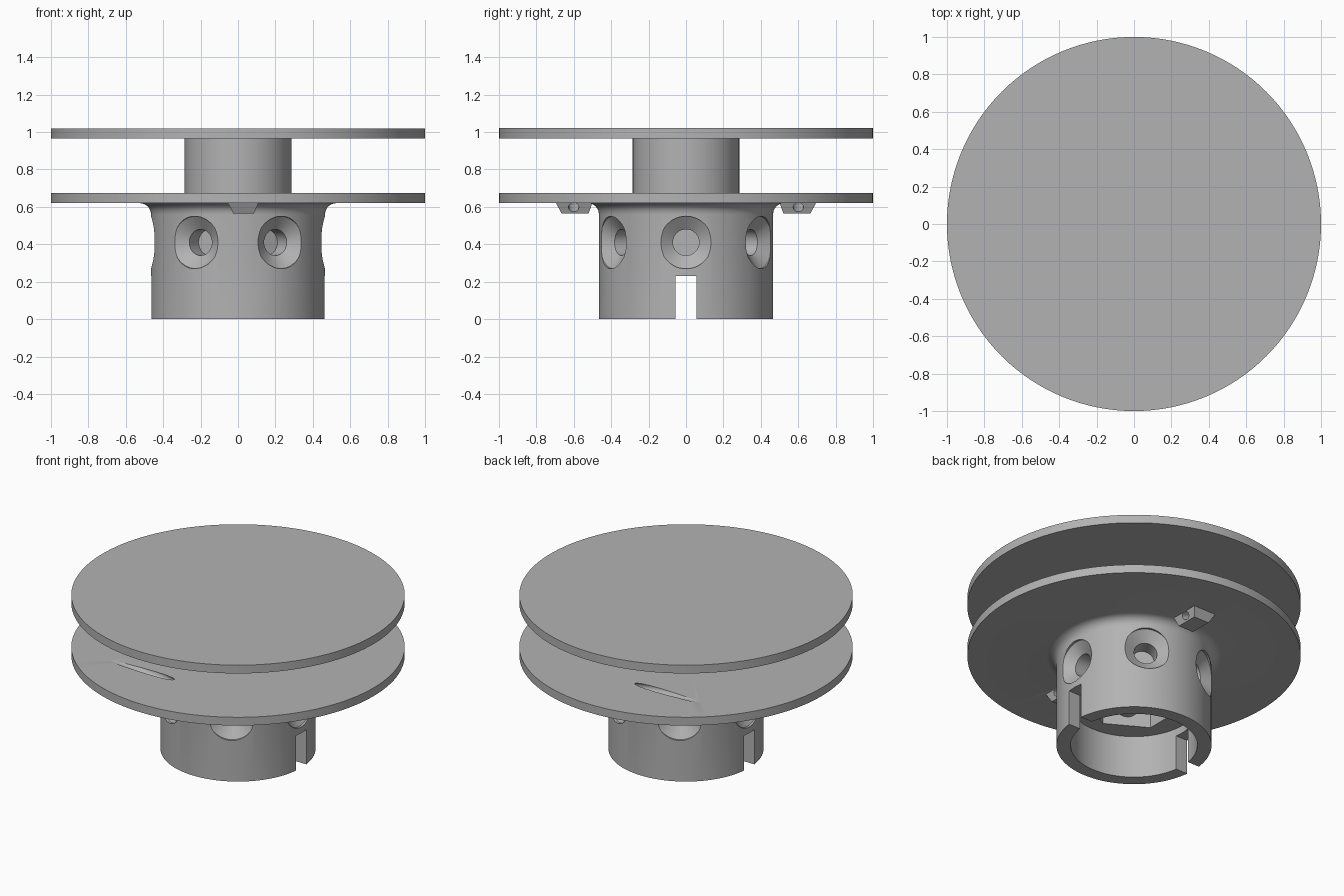
import bpy, bmesh
from math import pi, sin, cos, radians
from mathutils import Matrix, Vector

cube = bpy.data.objects.get("Cube")
if cube:
    bpy.data.objects.remove(cube, do_unlink=True)

grey = bpy.data.materials.new("plain_grey")
grey.use_nodes = True
grey.diffuse_color = (0.45, 0.45, 0.45, 1)
grey.node_tree.nodes["Principled BSDF"].inputs["Base Color"].default_value = (0.45, 0.45, 0.45, 1)


def finish(name, bm):
    bmesh.ops.remove_doubles(bm, verts=bm.verts, dist=1e-5)
    bmesh.ops.recalc_face_normals(bm, faces=bm.faces)
    mesh = bpy.data.meshes.new(name)
    bm.to_mesh(mesh)
    bm.free()
    mesh.materials.append(grey)
    obj = bpy.data.objects.new(name, mesh)
    bpy.context.collection.objects.link(obj)
    return obj


def lathe(name, profile, steps, matrix=Matrix()):
    """Revolve (radius, height) points about z, then place the result."""
    bm = bmesh.new()
    verts = [bm.verts.new((r, 0, z)) for r, z in profile]
    edges = [bm.edges.new(pair) for pair in zip(verts, verts[1:])]
    bmesh.ops.spin(bm, geom=verts + edges, cent=(0, 0, 0), axis=(0, 0, 1),
                   angle=2 * pi, steps=steps, use_merge=True)
    bm.transform(matrix)
    return finish(name, bm)


def loft(name, rings):
    """Closed skin over rings that have equal point counts."""
    bm = bmesh.new()
    loops = [[bm.verts.new(p) for p in ring] for ring in rings]
    n = len(loops[0])
    for a, b in zip(loops, loops[1:]):
        for i in range(n):
            j = (i + 1) % n
            bm.faces.new((a[i], a[j], b[j], b[i]))
    bm.faces.new(loops[0])
    bm.faces.new(loops[-1])
    return finish(name, bm)


def rect(x0, x1, y0, y1, z):
    return [(x0, y0, z), (x1, y0, z), (x1, y1, z), (x0, y1, z)]


def cut(obj, cutter):
    mod = obj.modifiers.new("cut", "BOOLEAN")
    mod.operation = "DIFFERENCE"
    mod.solver = "EXACT"
    mod.object = cutter
    bpy.context.view_layer.update()
    with bpy.context.temp_override(object=obj, active_object=obj, selected_objects=[obj]):
        bpy.ops.object.modifier_apply(modifier=mod.name)


def drop(obj):
    bpy.data.objects.remove(obj, do_unlink=True)


# Spool: collar with flared top, two flanges and the hub between them
fillet = [(0.525 - 0.06 * cos(a), 0.56 + 0.06 * sin(a))
          for a in (radians(15 * i) for i in range(7))]
profile = [(0, 0.28), (0.38, 0.28), (0.38, 0), (0.465, 0)] + fillet + [
    (1, 0.62), (1, 0.675), (0.285, 0.675), (0.285, 0.965), (1, 0.965), (1, 1.02), (0, 1.02)]
spool = lathe("spool_body", profile, 128)

# Hexagonal socket inside the collar
hexagon = [(cos(radians(60 * i + 30)) * 0.289, sin(radians(60 * i + 30)) * 0.289) for i in range(6)]
socket = loft("socket_cutter", [[(x, y, z) for x, y in hexagon] for z in (0.2, 0.425)])
cut(spool, socket)
drop(socket)

# Slot across the collar's lower rim
slot = loft("slot_cutter", [rect(-0.6, 0.6, -0.055, 0.055, z) for z in (-0.1, 0.23)])
cut(spool, slot)
drop(slot)

# Six countersunk radial holes
for i in range(6):
    place = (Matrix.Translation((0, 0, 0.41)) @ Matrix.Rotation(radians(60 * i), 4, "Z")
             @ Matrix.Rotation(pi / 2, 4, "Y"))
    hole = lathe("hole_cutter", [(0, 0.1), (0.07, 0.1), (0.07, 0.4), (0.14, 0.45),
                                 (0.14, 0.6), (0, 0.6)], 48, place)
    cut(spool, hole)
    drop(hole)
# Bores meet in the middle
for i in range(3):
    place = (Matrix.Translation((0, 0, 0.41)) @ Matrix.Rotation(radians(60 * i), 4, "Z")
             @ Matrix.Rotation(pi / 2, 4, "Y"))
    bore = lathe("bore_cutter", [(0, -0.3), (0.07, -0.3), (0.07, 0.3), (0, 0.3)], 48, place)
    cut(spool, bore)
    drop(bore)

# Cord channels sinking through the lower flange into tapered bosses
path = [(-0.53, 0.703), (-0.35, 0.69), (-0.15, 0.668), (0, 0.638), (0.08, 0.606), (0.16, 0.572)]
for side, label in ((-1, "front"), (1, "back")):
    ys, yb = sorted((side * 0.5, side * 0.695)), sorted((side * 0.52, side * 0.665))
    boss = loft(label + "_cord_boss", [rect(-0.025, 0.085, *yb, 0.565),
                                       rect(-0.055, 0.11, *ys, 0.622)])
    rings = []
    for x, z in path:
        angles = [2 * pi * k / 16 for k in range(16)]
        rings.append([(x, side * 0.6 + 0.028 * cos(a), z + 0.028 * sin(a)) for a in angles])
    channel = loft("channel_cutter", rings)
    cut(spool, channel)
    cut(boss, channel)
    drop(channel)

# Smooth the round walls, keep the rims crisp
bpy.ops.object.select_all(action="DESELECT")
spool.select_set(True)
bpy.context.view_layer.objects.active = spool
bpy.ops.object.shade_smooth_by_angle(angle=radians(30))
